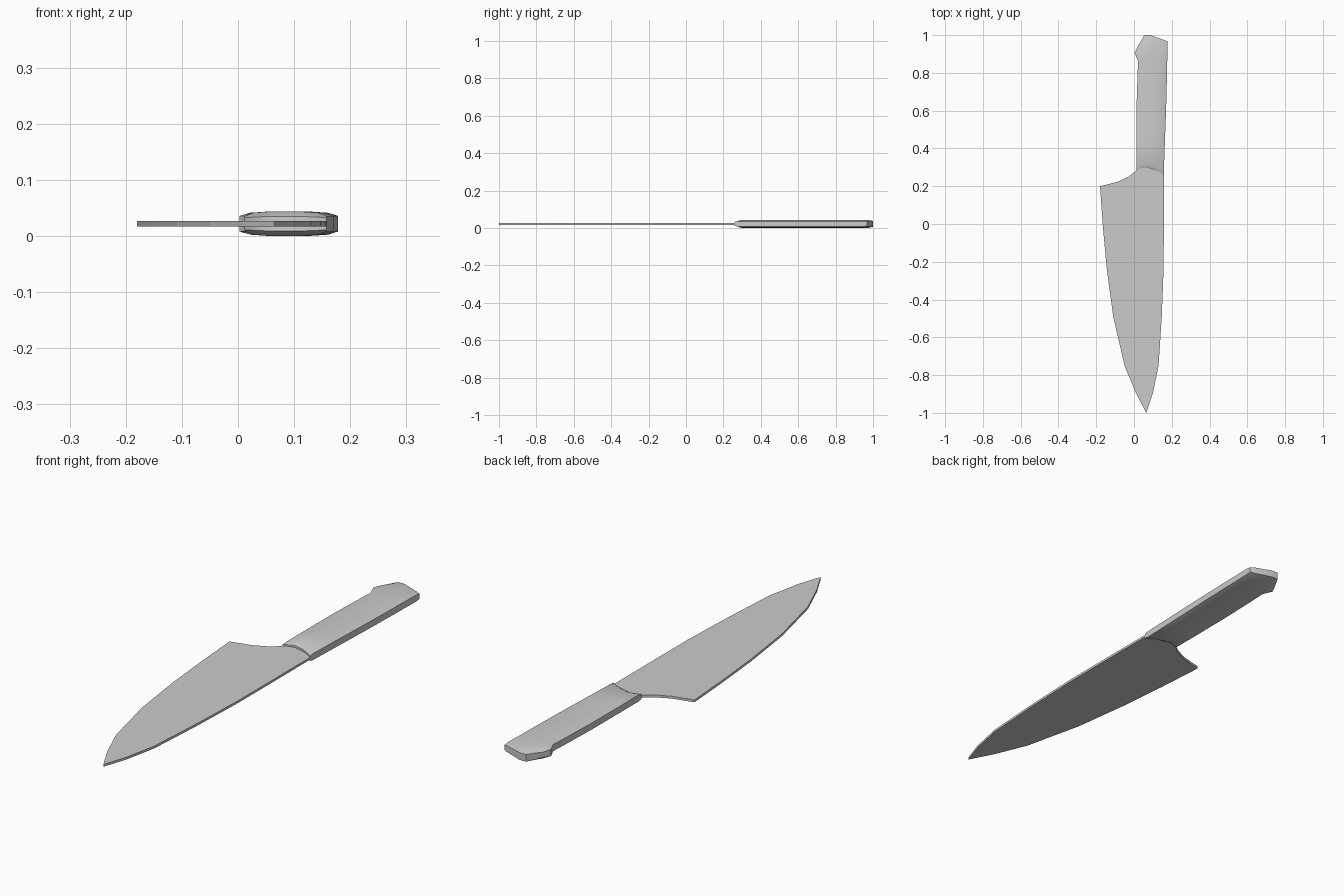
import bpy, bmesh

if "Cube" in bpy.data.objects:
    bpy.data.objects.remove(bpy.data.objects["Cube"])

MID = 0.022  # height of the knife's middle plane


def finish(name, bm, smooth_angle=None):
    bmesh.ops.recalc_face_normals(bm, faces=bm.faces)
    mesh = bpy.data.meshes.new(name)
    bm.to_mesh(mesh)
    bm.free()
    ob = bpy.data.objects.new(name, mesh)
    bpy.context.collection.objects.link(ob)
    if smooth_angle:
        bpy.context.view_layer.objects.active = ob
        ob.select_set(True)
        bpy.ops.object.shade_smooth_by_angle(angle=smooth_angle)
        ob.select_set(False)
    return ob


# Blade: flat extruded outline, its root tucked just inside the handle
outline = [(-0.18, 0.20), (-0.165, -0.01), (-0.145, -0.23), (-0.11, -0.49),
           (-0.05, -0.75), (0.01, -0.895), (0.065, -1.0), (0.10, -0.895),
           (0.13, -0.75), (0.147, -0.49), (0.157, -0.23), (0.158, 0.0),
           (0.158, 0.265), (0.11, 0.295), (0.05, 0.305), (0.015, 0.285),
           (-0.03, 0.25), (-0.09, 0.222)]
bm = bmesh.new()
base = bm.faces.new([bm.verts.new((x, y, MID - 0.005)) for x, y in outline])
top = bmesh.ops.extrude_face_region(bm, geom=[base])["geom"]
bmesh.ops.translate(bm, vec=(0, 0, 0.01),
                    verts=[v for v in top if isinstance(v, bmesh.types.BMVert)])
finish("blade", bm)

# Handle: domed loft, mirrored about the middle plane
COLS = [0, 0.1, 0.35, 0.65, 0.9, 1]
DOME = [0.014, 0.0195, 0.022, 0.022, 0.0195, 0.014]
front = [(0.012, 0.283), (0.027, 0.292), (0.06, 0.30),
         (0.108, 0.287), (0.143, 0.27), (0.158, 0.26)]
butt = [(0.02, 0.94), (0.035, 0.965), (0.055, 1.0),
        (0.085, 1.0), (0.16, 0.974), (0.178, 0.967)]
hook = [(0.003, 0.905), (0.022, 0.927), (0.058, 0.972),
        (0.09, 0.972), (0.159, 0.95), (0.178, 0.944)]


def span(left, right, y):
    return [(left + (right - left) * u, y) for u in COLS]


rows = [(front, 0.6),
        ([(x, y + 0.018) for x, y in front], 1),
        (span(0.012, 0.163, 0.42), 1),
        (span(0.013, 0.17, 0.61), 1),
        (span(0.019, 0.175, 0.80), 1),
        (span(0.022, 0.176, 0.862), 1),
        (hook, 1),
        (butt, 0.7)]

bm = bmesh.new()
sheets = []
for side in (1, -1):
    grid = [[bm.verts.new((x, y, MID + side * max(0.011, DOME[j] * k)))
             for j, (x, y) in enumerate(row)] for row, k in rows]
    for a, b in zip(grid, grid[1:]):
        for j in range(len(COLS) - 1):
            bm.faces.new((a[j], a[j + 1], b[j + 1], b[j]))
    sheets.append(grid[0] + [r[-1] for r in grid[1:]] + grid[-1][-2::-1]
                  + [r[0] for r in grid[-2:0:-1]])
# Side walls joining the two faces of the handle
upper, lower = sheets
for i in range(len(upper)):
    n = (i + 1) % len(upper)
    bm.faces.new((upper[i], upper[n], lower[n], lower[i]))
finish("handle", bm, 0.6)
